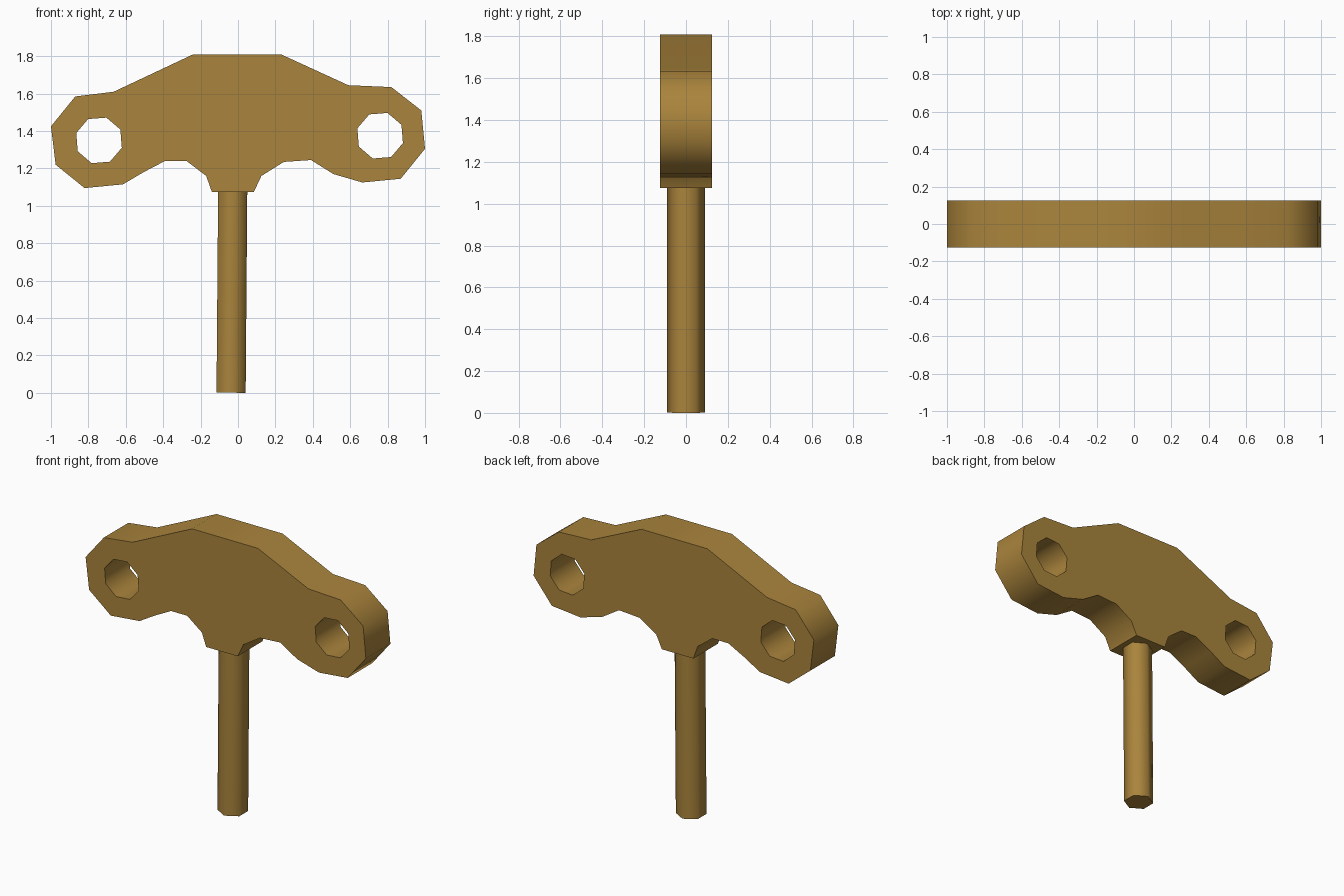
import bpy
from math import cos, sin, pi, radians
from mathutils import Vector

if "Cube" in bpy.data.objects:
    bpy.data.objects.remove(bpy.data.objects["Cube"], do_unlink=True)

brass = bpy.data.materials.new("brass")
brass.use_nodes = True
brass.diffuse_color = (0.40, 0.23, 0.045, 1)
brass.node_tree.nodes["Principled BSDF"].inputs["Base Color"].default_value = brass.diffuse_color


def select_only(obj):
    bpy.ops.object.select_all(action="DESELECT")
    obj.select_set(True)
    bpy.context.view_layer.objects.active = obj


def finish(obj):
    select_only(obj)
    bpy.ops.object.transform_apply(location=True, rotation=True, scale=True)
    bpy.ops.object.mode_set(mode="EDIT")
    bpy.ops.mesh.select_all(action="SELECT")
    bpy.ops.mesh.remove_doubles(threshold=0.0005)
    bpy.ops.mesh.normals_make_consistent(inside=False)
    bpy.ops.object.mode_set(mode="OBJECT")
    obj.data.materials.clear()
    obj.data.materials.append(brass)
    bpy.ops.object.shade_smooth_by_angle(angle=radians(61))


def ring(cx, cz, radius, sides, start):
    angles = [start + 2 * pi * i / sides for i in range(sides)]
    return [(cx + radius * cos(a), cz + radius * sin(a)) for a in angles]


# Winged handle: outline with two eight-sided holes, extruded front to back
outline = [
    (-0.24, 1.81), (0.23, 1.81), (0.59, 1.645), (0.82, 1.635), (0.98, 1.51),
    (1.0, 1.305), (0.87, 1.145), (0.665, 1.125), (0.51, 1.17), (0.39, 1.245),
    (0.245, 1.235), (0.125, 1.16), (0.085, 1.075), (-0.14, 1.075),
    (-0.17, 1.16), (-0.275, 1.24), (-0.39, 1.24), (-0.505, 1.18),
    (-0.615, 1.115), (-0.82, 1.095), (-0.975, 1.22), (-1.0, 1.425),
    (-0.87, 1.585), (-0.665, 1.61),
]
holes = [ring(x, z, 0.128, 8, radians(27)) for x, z in ((-0.743, 1.35), (0.76, 1.375))]

curve = bpy.data.curves.new("handle", "CURVE")
curve.dimensions = "2D"
curve.fill_mode = "BOTH"
curve.extrude = 0.125
for loop in [outline] + holes:
    spline = curve.splines.new("POLY")
    spline.points.add(len(loop) - 1)
    spline.use_cyclic_u = True
    for point, (x, z) in zip(spline.points, loop):
        point.co = (x, z, 0, 1)
handle = bpy.data.objects.new("handle", curve)
bpy.context.collection.objects.link(handle)
handle.rotation_euler.x = pi / 2
select_only(handle)
bpy.ops.object.convert(target="MESH")
finish(bpy.context.view_layer.objects.active)

# Six-sided shaft, leaning very slightly, seated in the handle's foot
foot, head = Vector((-0.037, 0, 0.001)), Vector((-0.028, 0, 1.12))
axis = head - foot
bpy.ops.mesh.primitive_cylinder_add(vertices=6, radius=0.09, depth=axis.length,
                                    location=(foot + head) / 2,
                                    rotation=(0, axis.angle(Vector((0, 0, 1))), 0))
shaft = bpy.context.object
shaft.name = "shaft"
finish(shaft)
